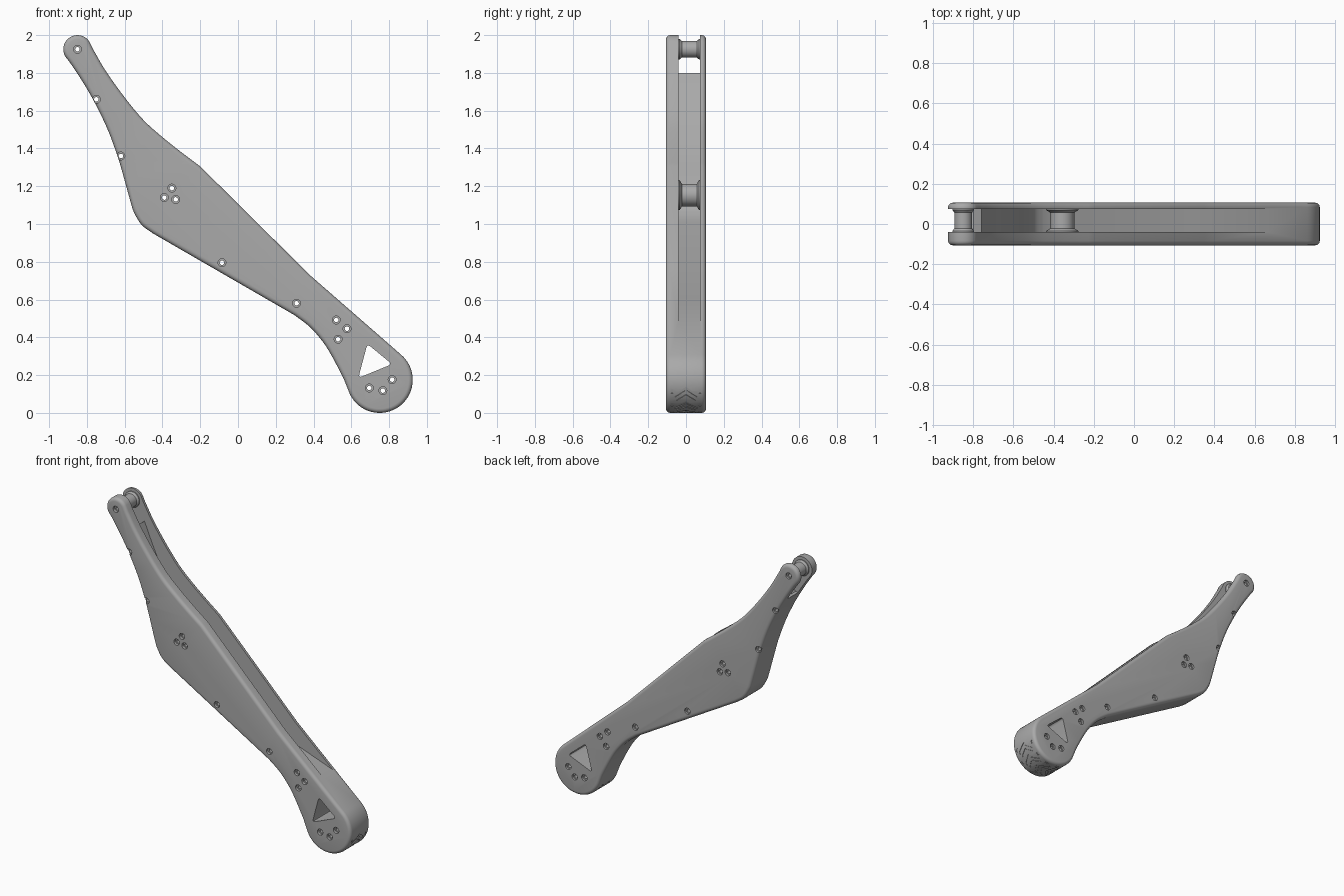
import bpy, bmesh
from math import sin, cos, radians, pi
from mathutils import Vector

if "Cube" in bpy.data.objects:
    bpy.data.objects.remove(bpy.data.objects["Cube"])

grey = bpy.data.materials.new("plain grey")
grey.use_nodes = True
tone = (0.4, 0.4, 0.4, 1)
grey.diffuse_color = tone
grey.node_tree.nodes["Principled BSDF"].inputs["Base Color"].default_value = tone


def loft(bm, rings):
    """Closed skin through rings with equal point counts."""
    loops = [[bm.verts.new(p) for p in ring] for ring in rings]
    n = len(loops[0])
    for a, b in zip(loops, loops[1:]):
        for i in range(n):
            j = (i + 1) % n
            bm.faces.new((a[i], a[j], b[j], b[i]))
    bm.faces.new(loops[0][::-1])
    bm.faces.new(loops[-1])


def prism(bm, outline, y0, y1):
    loft(bm, [[(x, y, z) for x, z in outline] for y in (y0, y1)])


def lathe(bm, centre, profile, sides):
    """Turned shape along y from (y, radius) pairs."""
    cx, cz = centre
    loft(bm, [[(cx + r * cos(2 * pi * i / sides), y, cz + r * sin(2 * pi * i / sides))
               for i in range(sides)] for y, r in profile])


def finish(name, bm):
    bmesh.ops.recalc_face_normals(bm, faces=bm.faces)
    mesh = bpy.data.meshes.new(name)
    bm.to_mesh(mesh)
    bm.free()
    mesh.materials.append(grey)
    ob = bpy.data.objects.new(name, mesh)
    bpy.context.collection.objects.link(ob)
    return ob


def apply_modifier(ob, mod):
    bpy.context.view_layer.objects.active = ob
    bpy.ops.object.modifier_apply(modifier=mod.name)


def cut(ob, cutter):
    mod = ob.modifiers.new("cut", 'BOOLEAN')
    mod.operation = 'DIFFERENCE'
    mod.solver = 'EXACT'
    mod.object = cutter
    apply_modifier(ob, mod)


def arc(centre, r, a0, a1, n):
    angles = [radians(a0 + (a1 - a0) * i / n) for i in range(n + 1)]
    return [(centre[0] + r * cos(a), centre[1] + r * sin(a)) for a in angles]


def smooth(points, steps=4):
    """Catmull-Rom curve through the points."""
    p = [Vector(q) for q in points]
    p = [2 * p[0] - p[1]] + p + [2 * p[-1] - p[-2]]
    out = []
    for a, b, c, d in zip(p, p[1:], p[2:], p[3:]):
        for i in range(steps):
            t = i / steps
            v = (2 * b + (c - a) * t + (2 * a - 5 * b + 4 * c - d) * t ** 2
                 + (3 * b - a - 3 * c + d) * t ** 3) / 2
            out.append(tuple(v))
    return out + [tuple(p[-2])]


def rounded(corners, size):
    out = []
    for i, c in enumerate(corners):
        c = Vector(c)
        a = c + (Vector(corners[i - 1]) - c).normalized() * size
        b = c + (Vector(corners[(i + 1) % len(corners)]) - c).normalized() * size
        out += [tuple(a * (1 - t) ** 2 + 2 * c * t * (1 - t) + b * t * t)
                for t in (0, 0.25, 0.5, 0.75, 1)]
    return out


TIP, FOOT, HUB = (-0.85, 1.925), (0.75, 0.175), (-0.357, 1.153)
HALF, INNER_FRONT, INNER_BACK = 0.106, -0.04, 0.075

# Arm body: outline of tip, upper edge, foot and lower edge
outline = arc(TIP, 0.075, 210, 30, 18)
outline += smooth([(-0.77, 1.93), (-0.7, 1.81), (-0.6, 1.67), (-0.5, 1.55),
                   (-0.4, 1.46), (-0.3, 1.38), (-0.2, 1.305)])
outline += [(0.35, 0.76), (0.38, 0.73)]
outline += arc(FOOT, 0.175, 50, -160, 36)
outline += smooth([(0.56, 0.18), (0.5, 0.295), (0.45, 0.375), (0.38, 0.455), (0.3, 0.517)])
outline += smooth([(-0.45, 0.95), (-0.51, 0.995), (-0.55, 1.06), (-0.567, 1.11)])
outline += smooth([(-0.6, 1.23), (-0.635, 1.35), (-0.69, 1.5), (-0.76, 1.645),
                   (-0.83, 1.765), (-0.89, 1.855)])
bm = bmesh.new()
prism(bm, outline, -HALF, HALF)
body = finish("arm_body", bm)
bevel = body.modifiers.new("edge", 'BEVEL')
bevel.width = 0.022
bevel.segments = 4
bevel.limit_method = 'ANGLE'
bevel.angle_limit = radians(60)
apply_modifier(body, bevel)

# Slot between the side plates, open along the upper edge and the tip
floor = [(0.69, 0.472), (0.3, 0.61), (-0.4, 1.01)]
floor += smooth([(-0.45, 1.04), (-0.49, 1.08), (-0.515, 1.13)])
floor += smooth([(-0.55, 1.25), (-0.58, 1.37), (-0.635, 1.52), (-0.7, 1.66), (-0.76, 1.8)])
floor += [(-0.8, 1.75), (-1.1, 1.7), (-1.1, 2.2), (0.2, 2.2), (1.1, 0.9)]
bm = bmesh.new()
prism(bm, floor, INNER_FRONT, INNER_BACK)
slot_cutter = finish("slot_cutter", bm)

# Triangular window through the foot
bm = bmesh.new()
prism(bm, rounded([(0.685, 0.365), (0.815, 0.258), (0.637, 0.185)], 0.022), -0.2, 0.2)
window_cutter = finish("window_cutter", bm)

# Chevron tread grooves around the foot, with short side lugs
bm = bmesh.new()


def groove(start, width, ys, slope):
    rings = []
    for y in ys:
        a = start - slope * abs(y)
        corners = arc(FOOT, 0.171, a, a + width, 2) + arc(FOOT, 0.19, a + width, a, 2)
        rings.append([(x, y, z) for x, z in corners])
    loft(bm, rings)


for k in range(5):
    top = -18 - 28 * k
    groove(top, 6, [-0.06, -0.03, 0, 0.03, 0.06], 230)
    groove(top - 9, 2, [-0.05, -0.025, 0, 0.025, 0.05], 230)
    for s in (-1, 1):
        groove(top - 6, 7, [s * 0.068, s * 0.08], 0)
tread_cutter = finish("tread_cutter", bm)

# Counterbored screw holes
holes = [TIP, (-0.75, 1.66), (-0.62, 1.36), (-0.39, 1.14), (-0.35, 1.19), (-0.33, 1.13),
         (-0.085, 0.795), (0.31, 0.58), (0.52, 0.492), (0.577, 0.446), (0.53, 0.39),
         (0.695, 0.132), (0.767, 0.118), (0.816, 0.176)]
bm = bmesh.new()
for h in holes:
    lathe(bm, h, [(-0.2, 0.021), (-0.088, 0.021), (-0.088, 0.012),
                  (0.092, 0.012), (0.092, 0.021), (0.2, 0.021)], 20)
hole_cutter = finish("hole_cutter", bm)


# Flanged spools joining the plates
def spool(name, centre, r, flange):
    bm = bmesh.new()
    a, b = INNER_FRONT, INNER_BACK
    lathe(bm, centre, [(a - 0.004, flange), (a + 0.006, flange), (a + 0.018, r),
                       (b - 0.018, r), (b - 0.006, flange), (b + 0.004, flange)], 40)
    return finish(name, bm)


spools = [spool("tip_spool", TIP, 0.044, 0.054), spool("middle_spool", HUB, 0.06, 0.08)]

for cutter in (slot_cutter, window_cutter, tread_cutter, hole_cutter):
    cut(body, cutter)
for s in spools:
    cut(s, hole_cutter)
for cutter in (slot_cutter, window_cutter, tread_cutter, hole_cutter):
    bpy.data.objects.remove(cutter)

# Smooth shading with sharp edges kept
bpy.ops.object.select_all(action='DESELECT')
for ob in [body] + spools:
    ob.select_set(True)
    bpy.context.view_layer.objects.active = ob
bpy.ops.object.shade_smooth_by_angle(angle=radians(30))
